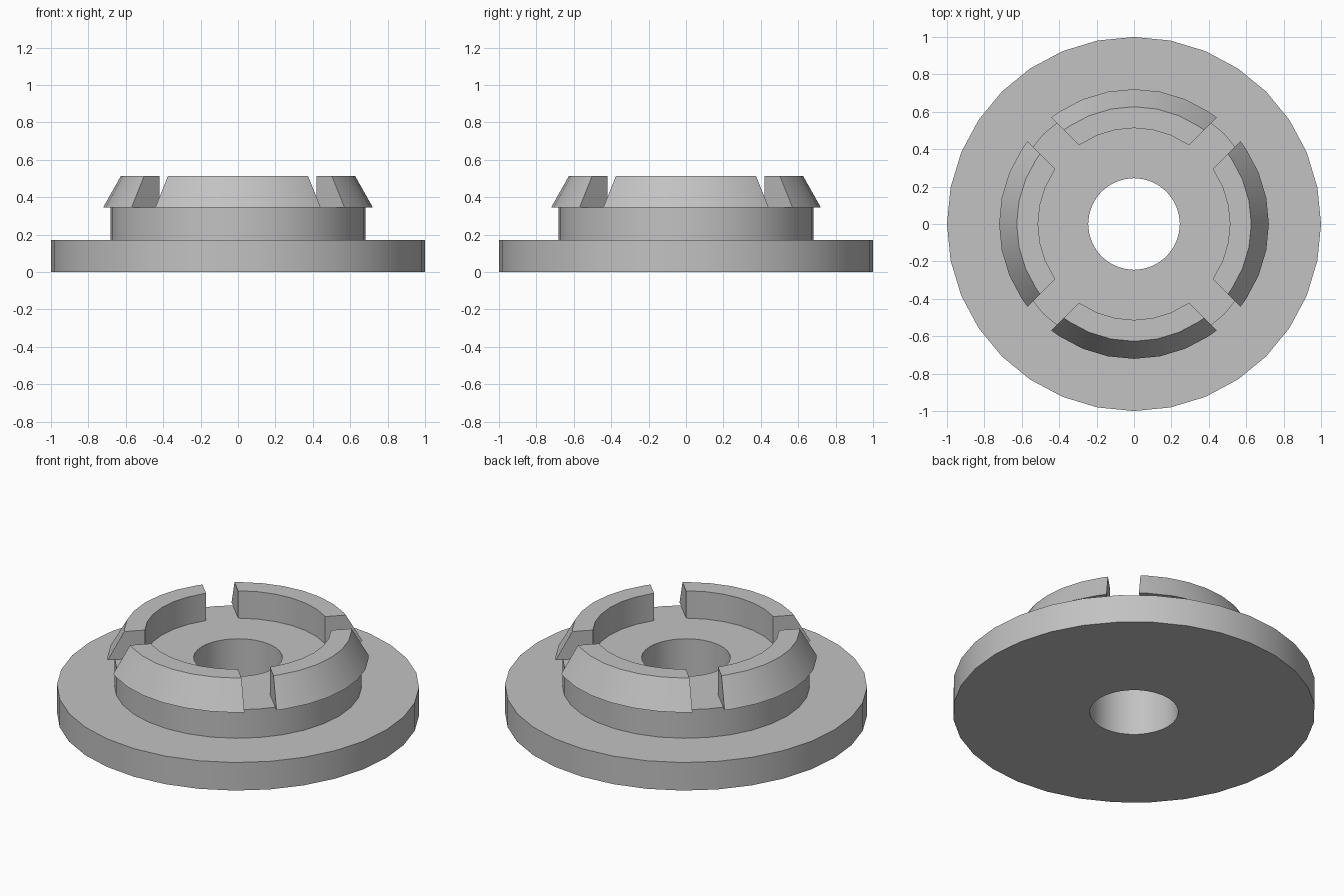
import bpy, bmesh, math

if "Cube" in bpy.data.objects:
    bpy.data.objects.remove(bpy.data.objects["Cube"])

SEGMENTS = 32
STEP = 2 * math.pi / SEGMENTS
HALF_SLOT = 0.09          # half width of the slots between the claws
SHOULDER = 0.345          # height where the claws start

grey = bpy.data.materials.new("plain grey")
grey.diffuse_color = (0.54, 0.54, 0.54, 1)
grey.use_nodes = True
grey.node_tree.nodes["Principled BSDF"].inputs["Base Color"].default_value = grey.diffuse_color


def finish(bm, name):
    mesh = bpy.data.meshes.new(name)
    bm.to_mesh(mesh)
    bm.free()
    obj = bpy.data.objects.new(name, mesh)
    bpy.context.collection.objects.link(obj)
    mesh.materials.append(grey)
    bpy.ops.object.select_all(action='DESELECT')
    obj.select_set(True)
    bpy.context.view_layer.objects.active = obj
    bpy.ops.object.shade_smooth_by_angle(angle=math.radians(30))
    return obj


def sweep(bm, profile, angles_for, closed):
    """Sweep a closed (radius, z) profile through the angles given per radius."""
    columns = [[bm.verts.new((r * math.cos(a), r * math.sin(a), z))
                for a in angles_for(r)] for r, z in profile]
    n, m = len(columns), len(columns[0])
    for i in range(n):
        p, q = columns[i], columns[(i + 1) % n]
        for j in range(m if closed else m - 1):
            k = (j + 1) % m
            bm.faces.new((p[j], p[k], q[k], q[j]))
    if not closed:
        bm.faces.new([c[0] for c in columns])
        bm.faces.new([c[-1] for c in columns])
    bmesh.ops.recalc_face_normals(bm, faces=bm.faces)


# Flange, raised hub and through hole
bm = bmesh.new()
sweep(bm, [(0.245, 0), (1, 0), (1, 0.171), (0.683, 0.171),
           (0.683, SHOULDER), (0.245, SHOULDER)],
      lambda r: [i * STEP for i in range(SEGMENTS)], True)
finish(bm, "flanged_hub")


# Four tapered claws with an overhanging lip, separated by parallel slots
def claw_angles(centre):
    def angles(r):
        end = math.pi / 4 - math.asin(HALF_SLOT / r)
        return [centre + a for a in
                [-end] + [i * STEP for i in range(-3, 4)] + [end]]
    return angles


for n, side in enumerate(("right", "back", "left", "front")):
    bm = bmesh.new()
    sweep(bm, [(0.513, SHOULDER), (0.683, SHOULDER), (0.721, SHOULDER),
               (0.627, 0.512), (0.513, 0.512)],
          claw_angles(n * math.pi / 2), False)
    # open the underside where the claw sits on the hub
    seat = [f for f in bm.faces
            if all(v.co.z < SHOULDER + 0.001 and v.co.xy.length < 0.69
                   for v in f.verts)]
    bmesh.ops.delete(bm, geom=seat, context='FACES_ONLY')
    finish(bm, side + "_claw")
